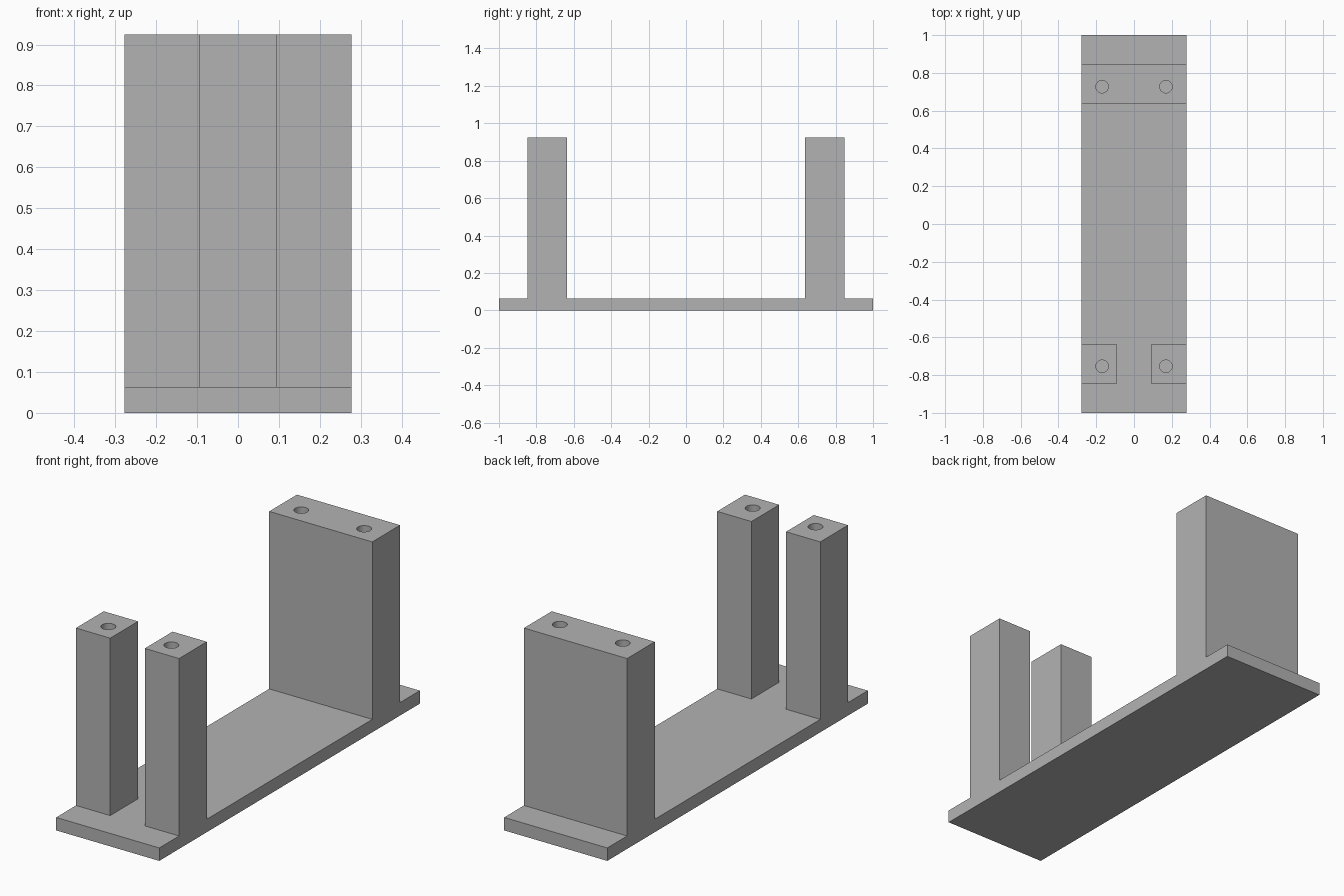
import bpy

HALF_W, BASE_H, TOP = 0.277, 0.063, 0.925
POST_IN, POST_OUT = 0.635, 0.848
HOLE_R, HOLE_DEPTH = 0.033, 0.3

cube = bpy.data.objects.get("Cube")
if cube:
    bpy.data.objects.remove(cube, do_unlink=True)

grey = bpy.data.materials.new("plain grey")
grey.use_nodes = True
colour = (0.45, 0.45, 0.45, 1)
grey.diffuse_color = colour
grey.node_tree.nodes["Principled BSDF"].inputs["Base Color"].default_value = colour


def box(name, x, y, z):
    """Box spanning the (low, high) range on each axis."""
    spans = (x, y, z)
    bpy.ops.mesh.primitive_cube_add(size=1, location=[(a + b) / 2 for a, b in spans])
    ob = bpy.context.object
    ob.name = name
    ob.scale = [b - a for a, b in spans]
    bpy.ops.object.transform_apply(location=False, rotation=False, scale=True)
    ob.data.materials.append(grey)
    return ob


def drill(ob, x, y):
    """Blind screw hole in the top of a post."""
    bpy.ops.mesh.primitive_cylinder_add(vertices=32, radius=HOLE_R,
                                        depth=2 * HOLE_DEPTH, location=(x, y, TOP))
    cutter = bpy.context.object
    cutter.name = ob.name + "_hole_cutter"
    cutter.data.materials.append(grey)
    cutter.hide_render = True
    cutter.hide_set(True)
    cutter.display_type = 'WIRE'
    mod = ob.modifiers.new("screw hole", 'BOOLEAN')
    mod.operation = 'DIFFERENCE'
    mod.solver = 'EXACT'
    mod.object = cutter


def finish(ob):
    """Apply the drilled holes, drop the cutters and smooth the bores."""
    bpy.ops.object.select_all(action='DESELECT')
    ob.select_set(True)
    bpy.context.view_layer.objects.active = ob
    for mod in list(ob.modifiers):
        cutter = mod.object
        bpy.ops.object.modifier_apply(modifier=mod.name)
        bpy.data.objects.remove(cutter, do_unlink=True)
    bpy.ops.object.shade_smooth_by_angle()


# Base plate
box("base_plate", (-HALF_W, HALF_W), (-1, 1), (0, BASE_H))

# Wide rear wall with two holes
wall = box("rear_wall", (-HALF_W, HALF_W), (POST_IN, POST_OUT), (BASE_H, TOP))
for side in (-1, 1):
    drill(wall, side * 0.169, 0.727)
finish(wall)

# Pair of front posts with one hole each
for name, side in (("front_right_post", -1), ("front_left_post", 1)):
    x = sorted((side * 0.093, side * HALF_W))
    post = box(name, x, (-POST_OUT, -POST_IN), (BASE_H, TOP))
    drill(post, side * 0.169, -0.753)
    finish(post)
